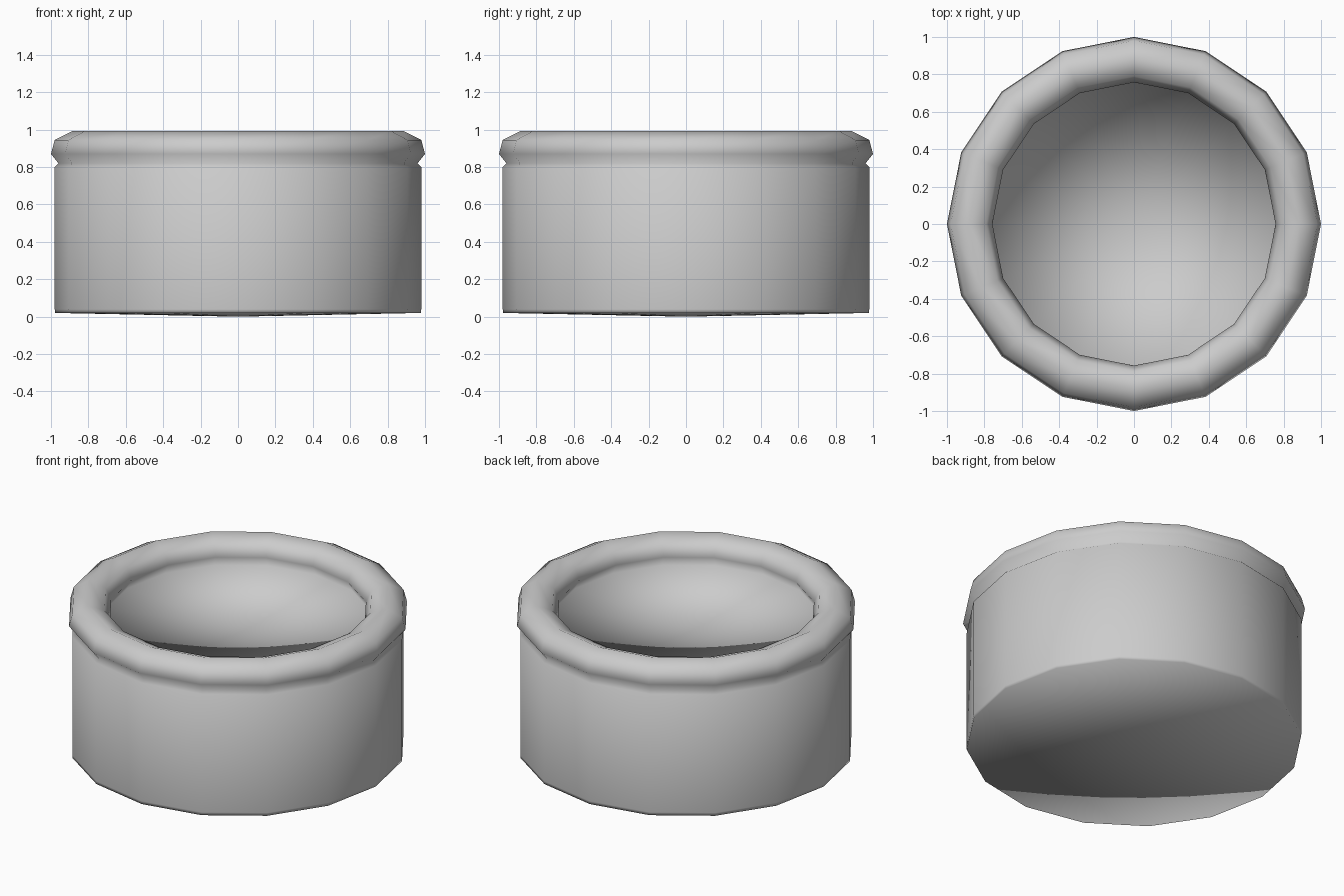
import bpy
import bmesh
import math
from mathutils import Vector

SIDES = 16

old = bpy.data.objects.get("Cube")
if old:
    bpy.data.objects.remove(old, do_unlink=True)


def make_material(name, color):
    mat = bpy.data.materials.new(name)
    mat.use_nodes = True
    mat.diffuse_color = color
    mat.node_tree.nodes["Principled BSDF"].inputs["Base Color"].default_value = color
    return mat


def lathe(name, profile, mat):
    """Turn a (radius, height) profile around z into a smooth object."""
    bm = bmesh.new()
    verts = [bm.verts.new((r, 0, z)) for r, z in profile]
    edges = [bm.edges.new(pair) for pair in zip(verts, verts[1:])]
    bmesh.ops.spin(bm, geom=verts + edges, cent=Vector(), axis=(0, 0, 1),
                   angle=math.tau, steps=SIDES, use_merge=False)
    bmesh.ops.remove_doubles(bm, verts=bm.verts, dist=0.001)
    bmesh.ops.recalc_face_normals(bm, faces=bm.faces)
    for face in bm.faces:
        face.smooth = True
    mesh = bpy.data.meshes.new(name)
    bm.to_mesh(mesh)
    bm.free()
    mesh.materials.append(mat)
    obj = bpy.data.objects.new(name, mesh)
    bpy.context.collection.objects.link(obj)
    return obj


grey = make_material("mid_grey", (0.6, 0.6, 0.6, 1))

# Slightly pointed underside and straight drum wall
underside = [(0, 0), (0.978, 0.02)]
wall = [(0.98, 0.04), (0.98, 0.80)]
# Groove and rounded rim, curling back under on the inside
rim = [(0.96, 0.82), (1.0, 0.87), (0.98, 0.945), (0.885, 0.993),
       (0.79, 0.955), (0.757, 0.885), (0.79, 0.82)]
# Shallow recessed top
recess = [(0, 0.79)]

lathe("drum_body", underside + wall + rim + recess, grey)
